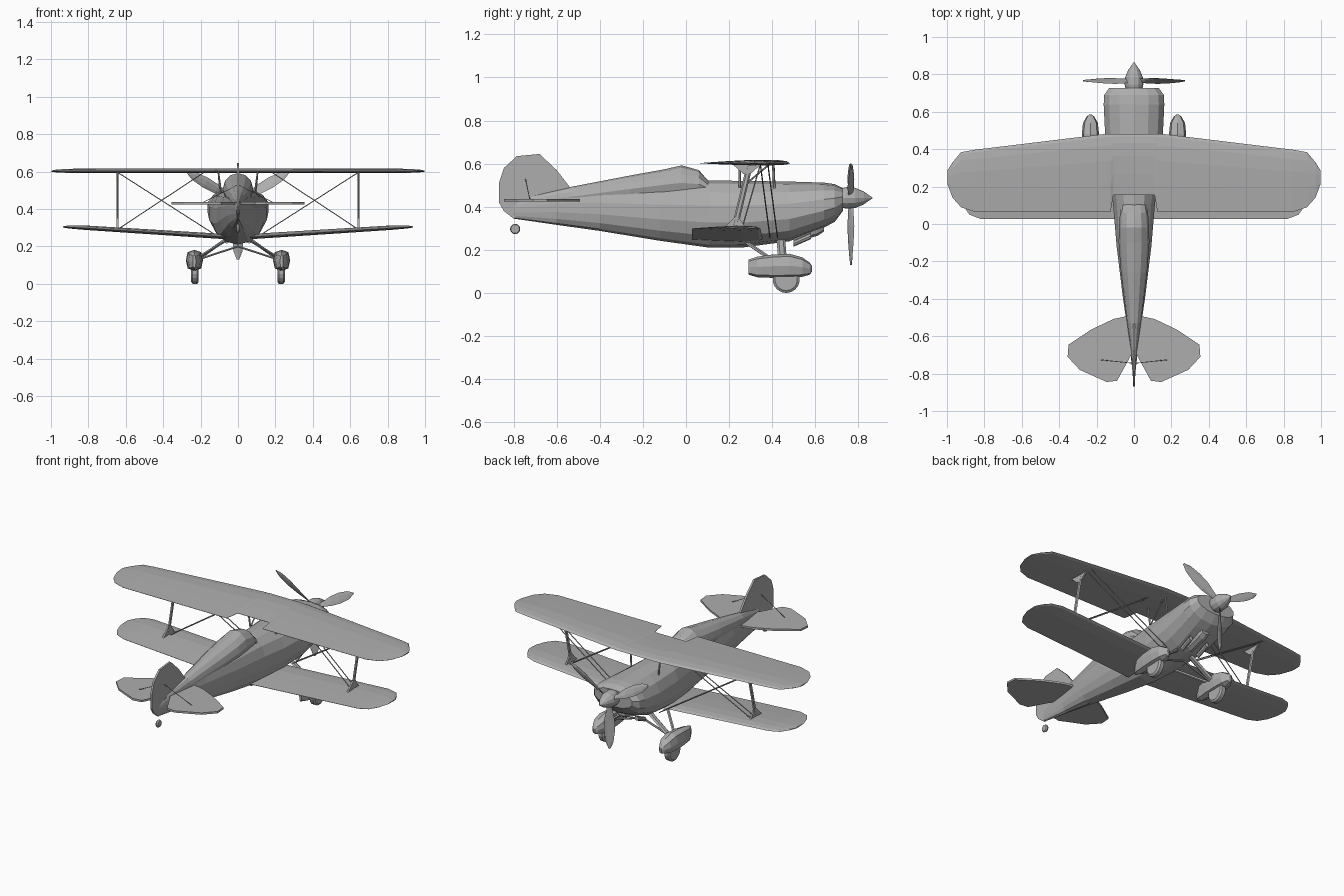
import bpy, bmesh, math
from mathutils import Vector, Matrix

grey = bpy.data.materials.new("light_grey")
grey.diffuse_color = (0.42, 0.42, 0.42, 1)


def finish(name, bm):
    bmesh.ops.recalc_face_normals(bm, faces=bm.faces)
    me = bpy.data.meshes.new(name)
    bm.to_mesh(me)
    bm.free()
    me.materials.append(grey)
    ob = bpy.data.objects.new(name, me)
    bpy.context.collection.objects.link(ob)
    return ob


def loft(name, rings, matrix=None):
    bm = bmesh.new()
    vs = [[bm.verts.new(p) for p in r] for r in rings]
    n = len(rings[0])
    for a, b in zip(vs, vs[1:]):
        for i in range(n):
            bm.faces.new((a[i], a[(i + 1) % n], b[(i + 1) % n], b[i]))
    bm.faces.new(vs[0])
    bm.faces.new(vs[-1])
    if matrix:
        bm.transform(matrix)
    return finish(name, bm)


def oval(y, zb, zt, hw, n=14, e=2.2, x=0):
    pts = []
    for i in range(n):
        a = 2 * math.pi * i / n + math.pi / 2
        c, s = math.cos(a), math.sin(a)
        pts.append((x + hw * math.copysign(abs(c) ** (2 / e), c), y,
                    (zb + zt) / 2 + (zt - zb) / 2 * math.copysign(abs(s) ** (2 / e), s)))
    return pts


def plate(name, pts, direction):
    d = Vector(direction) / 2
    return loft(name, [[Vector(p) - d for p in pts], [Vector(p) + d for p in pts]])


def rod(name, a, b, along=0.004, thick=0.004, n=6):
    # strut with elongated section: 'along' is the half width in y
    a, b = Vector(a), Vector(b)
    d = (b - a).normalized()
    u = (Vector((0, 1, 0)) - d * d.y).normalized()
    w = d.cross(u)
    ring = [u * along * math.cos(2 * math.pi * i / n) + w * thick * math.sin(2 * math.pi * i / n)
            for i in range(n)]
    return loft(name, [[a + r for r in ring], [b + r for r in ring]])


def lathe(name, prof, centre, axis, n=16):
    # prof: (position along axis, radius)
    rings = [[(r * math.cos(2 * math.pi * i / n), r * math.sin(2 * math.pi * i / n), h)
              for i in range(n)] for h, r in prof]
    q = Vector((0, 0, 1)).rotation_difference(Vector(axis)).to_matrix().to_4x4()
    return loft(name, rings, Matrix.Translation(centre) @ q)


# Fuselage and cowling
body = [(.728, .38, .487, .135), (.69, .33, .505, .163), (.64, .303, .512, .166),
        (.48, .24, .517, .158), (.27, .212, .52, .14), (.11, .21, .522, .115),
        (-.12, .242, .51, .095), (-.4, .288, .495, .06), (-.6, .316, .475, .03),
        (-.8, .345, .42, .007)]
loft("fuselage", [oval(*s) for s in body])

# Canopy and raised rear deck
deck = [(.105, .45, .518, .068), (.06, .44, .57, .075), (-.02, .43, .592, .08),
        (-.1, .43, .574, .082), (-.26, .42, .545, .07), (-.53, .40, .493, .037),
        (-.72, .39, .45, .01)]
loft("canopy_and_deck", [oval(*s, n=12, e=2) for s in deck])

# Air scoop under cowling
loft("air_scoop", [oval(.64, .285, .34, .03, 8), oval(.61, .265, .34, .035, 8),
                   oval(.5, .235, .3, .03, 8)])
# Cowling intakes and exhausts
for s in (-1, 1):
    loft("exhaust_pipe", [oval(.58, .25, .28, .014, 8, 2, s * .06), oval(.5, .215, .245, .014, 8, 2, s * .06)])

# Wings
FOIL = [(0, 0), (.04, .35), (.15, .55), (.35, .6), (.65, .38), (1, .03),
        (1, -.03), (.65, -.25), (.3, -.4), (.05, -.25)]


def wing(name, half):
    stations = [(-x, *r) for x, *r in reversed(half) if x > 0] + half
    loft(name, [[(x, le - (le - te) * u, z + t * v) for u, v in FOIL]
                for x, le, te, z, t in stations])


wing("upper_wing", [(0, .482, .155, .602, .026), (.11, .482, .155, .602, .026),
                    (.125, .482, .064, .602, .026), (.15, .482, .064, .602, .026),
                    (.85, .397, .064, .602, .024), (.925, .384, .09, .602, .02),
                    (.97, .33, .14, .602, .015), (.998, .285, .215, .602, .006)])
wing("lower_wing", [(0, .356, .027, .246, .028), (.1, .356, .027, .252, .028),
                    (.82, .345, .027, .298, .024), (.88, .325, .05, .301, .018),
                    (.915, .28, .1, .303, .013), (.935, .24, .16, .304, .006)])

# Fin and rudder
fin = [(-.53, .48), (-.6, .57), (-.68, .645), (-.785, .635), (-.845, .58), (-.868, .51),
       (-.868, .42), (-.845, .38), (-.8, .345), (-.7, .40)]
plate("fin_and_rudder", [(0, y, z) for y, z in fin], (.012, 0, 0))

# Parts repeated left and right
tail = [(0, -.49), (.05, -.495), (.11, -.508), (.23, -.565), (.35, -.645), (.355, -.71),
        (.29, -.78), (.145, -.845), (.09, -.838), (.015, -.7), (0, -.7)]
spat = [(.29, .085, .155, .008), (.33, .073, .168, .032), (.40, .07, .178, .042),
        (.48, .07, .182, .046), (.54, .075, .165, .04), (.575, .085, .14, .02),
        (.585, .1, .125, .006)]
for s, side in ((1, "right"), (-1, "left")):
    plate(side + "_tailplane", [(s * x, y, .431) for x, y in tail], (0, 0, .012))
    rod(side + "_tail_wire", (0, -.745, .53), (s * .19, -.725, .434), .002, .002)

    # Landing gear
    loft(side + "_wheel_spat", [oval(*p, n=8, e=2.8, x=s * .233) for p in spat])
    lathe(side + "_wheel", [(-.02, .03), (-.02, .052), (-.012, .063), (.012, .063), (.02, .052), (.02, .03)],
          (s * .23, .465, .063), (1, 0, 0), 18)
    rod(side + "_front_gear_leg", (s * .05, .44, .25), (s * .215, .45, .13), .02, .009)
    rod(side + "_rear_gear_leg", (s * .06, .28, .235), (s * .215, .42, .14), .01, .008)
    rod(side + "_axle_brace", (s * .2, .44, .135), (0, .44, .2), .007, .006)

    # Interplane strut with triangular feet
    x = s * .645
    rod(side + "_wing_strut", (x, .225, .30), (x, .295, .59), .014, .006)
    plate(side + "_strut_lower_foot", [(x, .165, .29), (x, .285, .29), (x, .245, .352), (x, .225, .352)], (.01, 0, 0))
    plate(side + "_strut_upper_foot", [(x, .215, .598), (x, .35, .598), (x, .30, .553), (x, .265, .553)], (.01, 0, 0))

    # Centre struts
    rod(side + "_centre_strut_rear", (s * .105, .25, .6), (s * .09, .25, .49), .006, .005)
    rod(side + "_centre_strut_front", (s * .105, .405, .6), (s * .095, .41, .48), .006, .005)
    rod(side + "_centre_strut_diagonal", (s * .105, .39, .6), (s * .09, .26, .49), .004, .004)

    # Bracing wires
    for k in (0, .035):
        rod(side + "_flying_wire", (s * .645, .345 + k, .597), (s * .11, .39 + k, .255), .003, .003)
        rod(side + "_landing_wire", (s * .18, .31 + k, .597), (s * .63, .225 + k, .30), .003, .003)

# Tail wheel
bm = bmesh.new()
lathe("tail_wheel", [(-.008, .013), (-.008, .02), (0, .024), (.008, .02), (.008, .013)],
      (0, -.793, .297), (1, 0, 0), 12)
bm.free()

# Spinner and propeller
lathe("spinner", [(.72, .045), (.745, .05), (.785, .047), (.825, .03), (.85, .012), (.865, .002)],
      (0, 0, .441), (0, 1, 0), 12)
blade = [(.02, .014, 50), (.07, .018, 45), (.13, .03, 32), (.2, .032, 24), (.27, .024, 18), (.312, .006, 15)]
for k in range(3):
    rings = []
    for r, w, deg in blade:
        c, q = math.cos(math.radians(deg)), math.sin(math.radians(deg))
        rings.append([(w * u * c - .006 * v * q, w * u * q + .006 * v * c, -r)
                      for u, v in ((1, 0), (.4, .8), (-.4, .8), (-1, 0), (-.4, -.4), (.4, -.4))])
    loft("propeller_blade", rings,
         Matrix.Translation((0, .765, .441)) @ Matrix.Rotation(math.radians(120 * k), 4, 'Y'))
